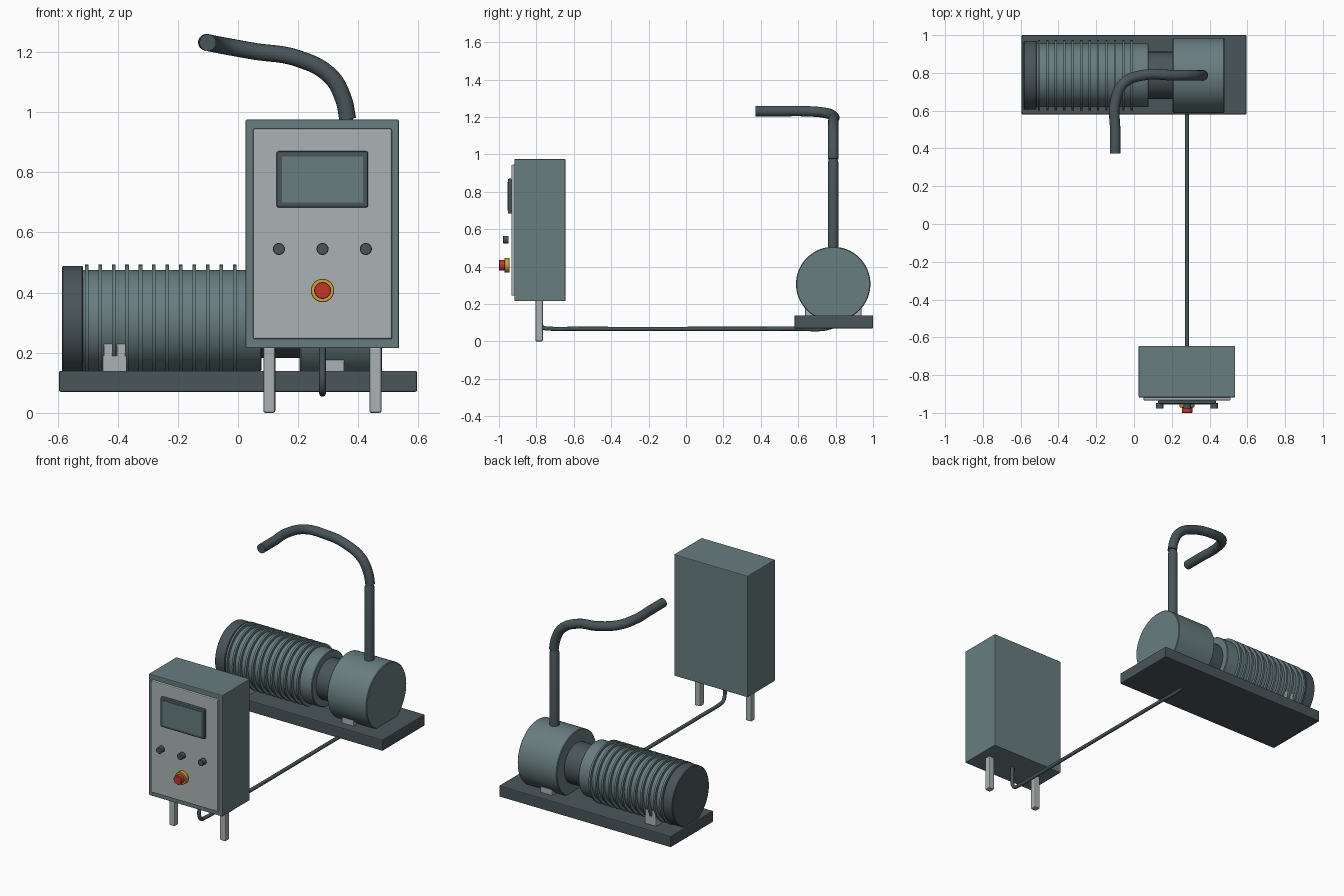
import bpy, bmesh, math
from mathutils import Matrix, Vector

if "Cube" in bpy.data.objects:
    bpy.data.objects.remove(bpy.data.objects["Cube"])


def material(name, rgb):
    m = bpy.data.materials.new(name)
    m.diffuse_color = (*rgb, 1)
    m.use_nodes = True
    m.node_tree.nodes["Principled BSDF"].inputs["Base Color"].default_value = m.diffuse_color
    return m


TEAL = material("teal grey", (0.14, 0.205, 0.215))
DARK = material("dark slate", (0.068, 0.092, 0.102))
LIGHT = material("light grey", (0.41, 0.45, 0.455))
RED = material("signal red", (0.55, 0.035, 0.025))
YELLOW = material("signal yellow", (0.6, 0.38, 0.05))


def finish(bm, name, mat, bevel=0.0):
    bmesh.ops.recalc_face_normals(bm, faces=bm.faces)
    me = bpy.data.meshes.new(name)
    bm.to_mesh(me)
    bm.free()
    me.materials.append(mat)
    ob = bpy.data.objects.new(name, me)
    bpy.context.collection.objects.link(ob)
    if bevel:
        mod = ob.modifiers.new("bevel", 'BEVEL')
        mod.width, mod.segments = bevel, 2
    return ob


def box(name, x, y, z, mat, bevel=0.004):
    """Box from three (min, max) ranges."""
    bm = bmesh.new()
    bmesh.ops.create_cube(bm, size=1)
    for v in bm.verts:
        v.co = [r[0] + (c + 0.5) * (r[1] - r[0]) for r, c in zip((x, y, z), v.co)]
    return finish(bm, name, mat, bevel)


def lathe(name, profile, origin, axis, mat, sides=64):
    """Closed solid turned from (distance along axis, radius) pairs."""
    bm = bmesh.new()
    rot = Vector((0, 0, 1)).rotation_difference(Vector(axis)).to_matrix().to_4x4()
    place = Matrix.Translation(origin) @ rot
    rings = []
    for h, r in profile:
        rings.append([bm.verts.new(place @ Vector((r * math.cos(a), r * math.sin(a), h)))
                      for a in (2 * math.pi * i / sides for i in range(sides))])
    for a, b in zip(rings, rings[1:]):
        for i in range(sides):
            j = (i + 1) % sides
            bm.faces.new((a[i], a[j], b[j], b[i]))
    bm.faces.new(rings[0])
    bm.faces.new(rings[-1])
    ob = finish(bm, name, mat)
    ob.data.shade_smooth()
    ob.data.set_sharp_from_angle(angle=math.radians(30))
    return ob


def drum(x0, x1, r, c=0.004):
    """Profile of a cylinder with softened rims."""
    return [(x0, r - c), (x0 + c, r), (x1 - c, r), (x1, r - c)]


def tube(name, points, radius, mat):
    cu = bpy.data.curves.new(name, 'CURVE')
    cu.dimensions = '3D'
    cu.bevel_depth, cu.bevel_resolution = radius, 6
    cu.resolution_u, cu.use_fill_caps = 10, True
    sp = cu.splines.new('BEZIER')
    sp.bezier_points.add(len(points) - 1)
    for bp, p in zip(sp.bezier_points, points):
        bp.co = p
        bp.handle_left_type = bp.handle_right_type = 'AUTO'
    cu.materials.append(mat)
    ob = bpy.data.objects.new(name, cu)
    bpy.context.collection.objects.link(ob)
    return ob


# Pump skid
box("base_plate", (-0.595, 0.595), (0.58, 1.0), (0.07, 0.14), DARK, 0.005)

# Motor, coupling and pump share one horizontal axis
AXIS = (0, 0.787, 0.307)
X = (1, 0, 0)
lathe("motor_end_cap", drum(-0.585, -0.515, 0.182), AXIS, X, DARK)
body = [(-0.515, 0.168)]
for i in range(12):
    f = -0.503 + i * 0.0447
    body += [(f - 0.006, 0.168), (f - 0.006, 0.186), (f + 0.006, 0.186), (f + 0.006, 0.168)]
body += [(0.074, 0.168), (0.078, 0.164)]
lathe("finned_motor_body", body, AXIS, X, TEAL)
lathe("coupling", [(0.07, 0.125), (0.21, 0.125)], AXIS, X, DARK)
lathe("pump_housing", drum(0.205, 0.478, 0.199), AXIS, X, TEAL)

# Mounting feet with pairs of lugs on both sides
for part, cx in (("motor", -0.41), ("pump", 0.313)):
    box(part + "_foot", (cx - 0.04, cx + 0.04), (0.637, 0.937), (0.135, 0.19), LIGHT, 0.002)
    for side, y in (("front", (0.637, 0.675)), ("back", (0.899, 0.937))):
        for k, s in enumerate((-1, 1)):
            lx = cx + s * 0.0215
            box(f"{part}_foot_lug_{side}_{k}", (lx - 0.014, lx + 0.014), y,
                (0.185, 0.23), LIGHT, 0.002)

# Outlet pipe and bent hose
lathe("outlet_pipe", [(0.46, 0.029), (0.955, 0.029), (0.972, 0.023), (0.985, 0.023)],
      (0.36, 0.787, 0), (0, 0, 1), DARK, 32)
tube("outlet_hose", [(0.365, 0.787, 0.975), (0.35, 0.787, 1.045), (0.307, 0.787, 1.12),
                     (0.2, 0.788, 1.178), (0.05, 0.788, 1.203), (-0.055, 0.745, 1.222),
                     (-0.1, 0.64, 1.231), (-0.1, 0.5, 1.231), (-0.1, 0.372, 1.231)],
     0.028, DARK)

# Control cabinet
box("cabinet", (0.025, 0.535), (-0.918, -0.645), (0.215, 0.975), TEAL)
box("front_panel", (0.05, 0.512), (-0.934, -0.91), (0.245, 0.945), LIGHT, 0.006)
box("screen_frame", (0.128, 0.433), (-0.953, -0.93), (0.683, 0.87), DARK, 0.007)
box("screen", (0.146, 0.415), (-0.955, -0.95), (0.7, 0.853), TEAL, 0)
for i, x in enumerate((0.136, 0.281, 0.425)):
    lathe(f"button_{i}", [(0.948, 0.02), (0.976, 0.02), (0.978, 0.018)],
          (x, 0, 0.545), (0, -1, 0), DARK, 32)
lathe("stop_button_collar", drum(0.944, 0.971, 0.039, 0.002), (0.281, 0, 0.407),
      (0, -1, 0), YELLOW, 32)
lathe("stop_button", drum(0.965, 1.0, 0.028, 0.002), (0.281, 0, 0.407),
      (0, -1, 0), RED, 32)

# Cabinet legs
for i, x in enumerate((0.104, 0.457)):
    box(f"cabinet_leg_{i}", (x - 0.02, x + 0.02), (-0.805, -0.765), (0, 0.22), LIGHT, 0.007)

# Cable from cabinet to skid
tube("cable", [(0.281, -0.785, 0.22), (0.281, -0.785, 0.15), (0.281, -0.783, 0.1),
               (0.281, -0.765, 0.075), (0.281, -0.73, 0.069), (0.281, -0.6, 0.068),
               (0.281, 0.6, 0.068), (0.281, 0.74, 0.068), (0.281, 0.785, 0.08)],
     0.011, DARK)
